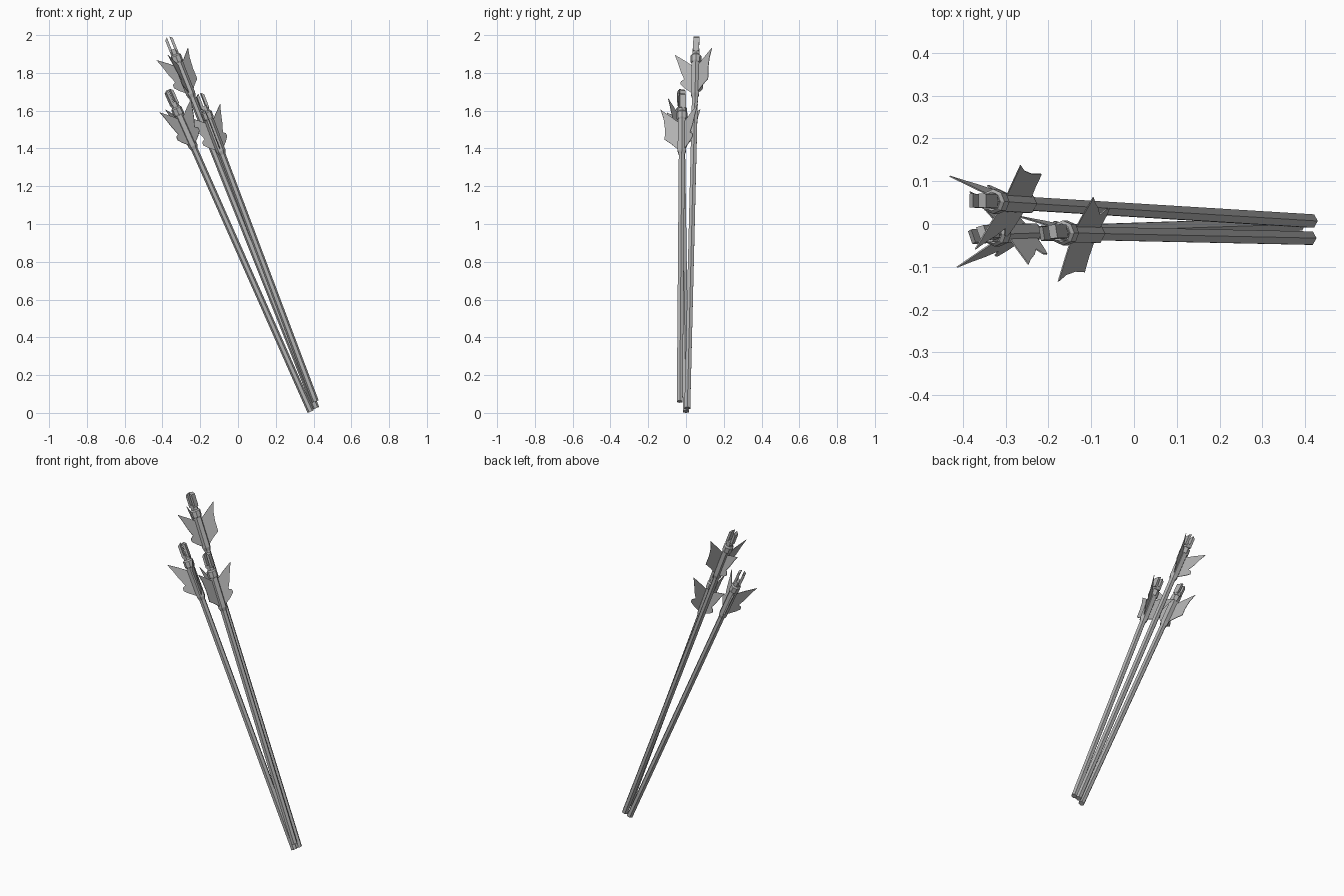
import bpy, bmesh, math
from mathutils import Vector, Matrix

if "Cube" in bpy.data.objects:
    bpy.data.objects.remove(bpy.data.objects["Cube"])

mat = bpy.data.materials.new("plain_grey")
mat.diffuse_color = (0.45, 0.45, 0.45, 1)
mat.use_nodes = True
mat.node_tree.nodes["Principled BSDF"].inputs["Base Color"].default_value = mat.diffuse_color


def finish(name, bm, frame):
    """Turn a bmesh built along local z into an object placed by frame."""
    bmesh.ops.recalc_face_normals(bm, faces=bm.faces[:])
    me = bpy.data.meshes.new(name)
    bm.to_mesh(me)
    bm.free()
    me.materials.append(mat)
    ob = bpy.data.objects.new(name, me)
    bpy.context.collection.objects.link(ob)
    ob.matrix_world = frame
    return ob


def lathe(name, profile, frame, sides=6):
    """Stack of polygon rings from (radius, height) pairs, capped at both ends."""
    bm = bmesh.new()
    rings = [[bm.verts.new((r * math.cos(2 * math.pi * i / sides),
                            r * math.sin(2 * math.pi * i / sides), h))
              for i in range(sides)] for r, h in profile]
    for a, b in zip(rings, rings[1:]):
        for i in range(sides):
            j = (i + 1) % sides
            bm.faces.new((a[i], a[j], b[j], b[i]))
    bm.faces.new(rings[0][::-1])
    bm.faces.new(rings[-1])
    return finish(name, bm, frame)


def vane(name, outline, angle, length, frame):
    """Thin feather sheet from (radius, distance below the tail end) points."""
    bm = bmesh.new()
    c, s = math.cos(math.radians(angle)), math.sin(math.radians(angle))
    bm.faces.new([bm.verts.new((r * c, r * s, length - t)) for r, t in outline])
    ob = finish(name, bm, frame)
    mod = ob.modifiers.new("thickness", 'SOLIDIFY')
    mod.thickness = 0.003
    mod.offset = 0
    return ob


def prong(name, side, angle, length, frame):
    """One half of the split tail end, slanted at its tip."""
    bm = bmesh.new()
    bmesh.ops.create_cube(bm, size=1)
    for v in bm.verts:
        x, y, z = v.co
        h = length - 0.085 if z < 0 else length - (0.012 if x * side > 0 else 0)
        v.co = (side * 0.014 + x * 0.014, y * 0.032, h)
    bmesh.ops.rotate(bm, verts=bm.verts[:], cent=(0, 0, 0),
                     matrix=Matrix.Rotation(math.radians(angle), 3, 'Z'))
    return finish(name, bm, frame)


# feather outlines: one full, one with a notch in the trailing part
FULL = [(0.015, 0.32), (0.055, 0.285), (0.091, 0.26), (0.09, 0.2),
        (0.098, 0.14), (0.114, 0.09), (0.06, 0.13), (0.015, 0.165)]
NOTCHED = [(0.015, 0.32), (0.06, 0.285), (0.082, 0.262), (0.08, 0.245),
           (0.062, 0.235), (0.082, 0.19), (0.1, 0.135), (0.118, 0.09),
           (0.06, 0.13), (0.015, 0.165)]

# name, foot, tail end, angles of the feathers (the first is the full one)
ARROWS = [
    ("tall", (0.413, 0.007, 0.025), (-0.37, 0.055, 1.99), (48, 150, 252), 0),
    ("left", (0.385, 0.0, 0.007), (-0.37, -0.025, 1.71), (119, 221, 323), 20),
    ("right", (0.41, -0.033, 0.06), (-0.205, -0.02, 1.69), (268, 45, 160), 10),
]

for label, foot, tail, angles, split in ARROWS:
    foot, tail = Vector(foot), Vector(tail)
    L = (tail - foot).length
    w = (tail - foot).normalized()
    u = Vector((0, 1, 0)).cross(w).normalized()
    v = w.cross(u)
    frame = Matrix((u, v, w)).transposed().to_4x4()
    frame.translation = foot

    # shaft
    lathe(label + "_shaft", [(0.018, 0), (0.018, L - 0.3)], frame)
    # binding sleeve under the feathers, tapering into the shaft
    lathe(label + "_sleeve", [(0.018, L - 0.345), (0.025, L - 0.325),
                              (0.025, L - 0.145), (0.02, L - 0.14)], frame)
    # raised ring and neck of the tail
    lathe(label + "_ring", [(0.025, L - 0.148), (0.029, L - 0.14),
                            (0.029, L - 0.108), (0.022, L - 0.1)], frame, 8)
    lathe(label + "_neck", [(0.021, L - 0.105), (0.021, L - 0.07)], frame)
    # split tail end
    for side in (-1, 1):
        prong(label + "_prong", side, split, L, frame)
    # feathers
    for i, a in enumerate(angles):
        vane(label + "_feather", FULL if i == 0 else NOTCHED, a, L, frame)
